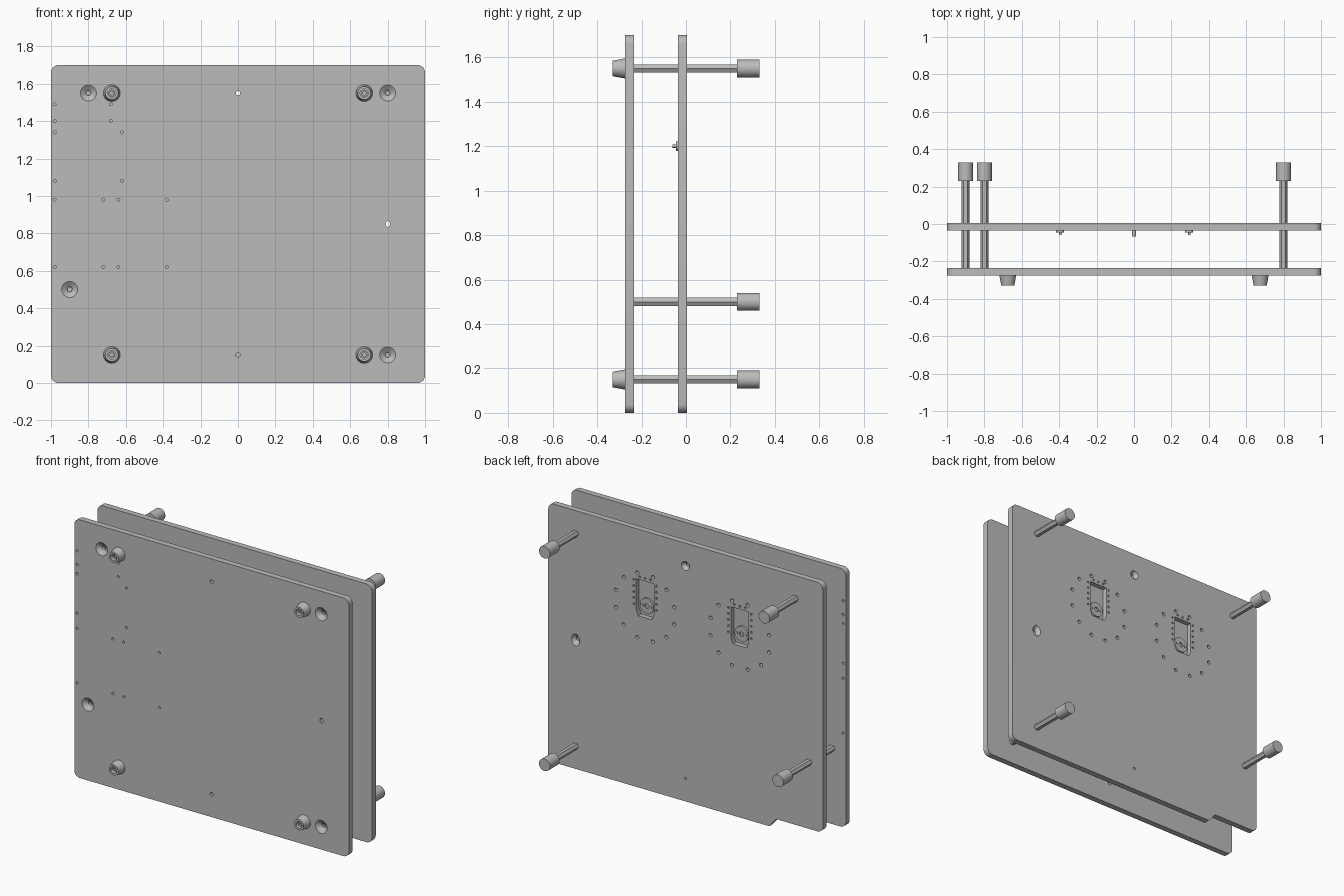
import bpy, bmesh
from math import sin, cos, pi
from mathutils import Vector

if "Cube" in bpy.data.objects:
    bpy.data.objects.remove(bpy.data.objects["Cube"], do_unlink=True)

grey = bpy.data.materials.new("plain grey")
grey.use_nodes = True
grey.diffuse_color = (0.5, 0.5, 0.5, 1)
grey.node_tree.nodes["Principled BSDF"].inputs["Base Color"].default_value = (0.5, 0.5, 0.5, 1)


def lathe(bm, x, z, profile, sides=24, stretch=1.0):
    """Closed solid turned around the y axis from (radius, y) pairs."""
    rings = [[bm.verts.new((x + r * cos(2 * pi * i / sides), y,
                            z + stretch * r * sin(2 * pi * i / sides)))
              for i in range(sides)] for r, y in profile]
    for a, b in zip(rings, rings[1:]):
        for i in range(sides):
            j = (i + 1) % sides
            bm.faces.new((a[i], a[j], b[j], b[i]))
    bm.faces.new(rings[0][::-1])
    bm.faces.new(rings[-1])


def prism(bm, points, y0, y1, corner=0.0):
    """Outline in x and z, with corners rounded, extruded along y."""
    tmp = bmesh.new()
    tmp.faces.new([tmp.verts.new((x, y0, z)) for x, z in points])
    if corner:
        sharp = [v for v in tmp.verts if abs(v.co.x) > 0.99]
        bmesh.ops.bevel(tmp, geom=sharp, offset=corner, segments=6,
                        profile=0.5, affect='VERTICES')
    out = bmesh.ops.extrude_face_region(tmp, geom=tmp.faces[:])
    for v in out["geom"]:
        if isinstance(v, bmesh.types.BMVert):
            v.co.y = y1
    mesh = bpy.data.meshes.new("outline")
    tmp.to_mesh(mesh)
    tmp.free()
    bm.from_mesh(mesh)
    bpy.data.meshes.remove(mesh)


def finish(name, bm):
    bmesh.ops.recalc_face_normals(bm, faces=bm.faces[:])
    mesh = bpy.data.meshes.new(name)
    bm.to_mesh(mesh)
    bm.free()
    mesh.materials.append(grey)
    ob = bpy.data.objects.new(name, mesh)
    bpy.context.collection.objects.link(ob)
    return ob


def select(ob):
    bpy.ops.object.select_all(action='DESELECT')
    ob.select_set(True)
    bpy.context.view_layer.objects.active = ob


def smooth(ob):
    select(ob)
    bpy.ops.object.shade_smooth_by_angle(angle=0.5)


def cut(ob, cutter_bm):
    cutter = finish("cutter", cutter_bm)
    cutter.hide_render = True
    mod = ob.modifiers.new("holes", 'BOOLEAN')
    mod.operation, mod.solver, mod.object = 'DIFFERENCE', 'EXACT', cutter
    select(ob)
    bpy.ops.object.modifier_apply(modifier=mod.name)
    bpy.data.objects.remove(cutter, do_unlink=True)
    smooth(ob)


FRONT, FRONT_BACK = -0.275, -0.235
REAR, REAR_BACK = -0.035, 0.005
standoffs = [(-0.8, 1.55), (0.8, 1.55), (-0.9, 0.5), (0.8, 0.15)]
feet = [(x, z) for x in (-0.675, 0.675) for z in (0.15, 1.55)]
sockets = [0.295, -0.395]

# Front plate
bm = bmesh.new()
prism(bm, [(-1, 0), (1, 0), (1, 1.7), (-1, 1.7)], FRONT, FRONT_BACK, 0.04)
front_plate = finish("front_plate", bm)

bm = bmesh.new()
for x, z in standoffs:  # countersunk screw holes
    lathe(bm, x, z, [(0.046, FRONT - 0.002), (0.043, FRONT), (0.013, FRONT + 0.022),
                     (0.013, FRONT_BACK + 0.01)])
through = [(FRONT - 0.01), (FRONT_BACK + 0.01)]
for x, z, s in [(0, 1.55, 1), (0, 0.15, 1), (0.8, 0.85, 1.3)]:
    lathe(bm, x, z, [(0.012, y) for y in through], 16, s)
# board mounting holes: columns of x shared by rows of z
for xs, zs in [((-0.98, -0.68), (1.49, 1.40)), ((-0.98, -0.62), (1.34, 1.08)),
               ((-0.98, -0.72, -0.64, -0.38), (0.98, 0.62))]:
    for x in xs:
        for z in zs:
            lathe(bm, x, z, [(0.008, y) for y in through], 12)
cut(front_plate, bm)

# Rear plate, with its lower corner cut back
bm = bmesh.new()
prism(bm, [(-1, 0.06), (-0.66, 0.06), (-0.61, 0), (1, 0), (1, 1.7), (-1, 1.7)],
      REAR, REAR_BACK, 0.04)
rear_plate = finish("rear_plate", bm)

bm = bmesh.new()
for x, z, s in [(0, 1.55, 1), (0.8, 0.85, 1.3)]:  # countersunk from behind
    lathe(bm, x, z, [(0.012, REAR - 0.01), (0.012, REAR + 0.015), (0.03, REAR_BACK),
                     (0.031, REAR_BACK + 0.002)], 20, s)
lathe(bm, 0, 0.15, [(0.008, REAR + 0.01), (0.008, REAR_BACK + 0.01)], 12)
for cx in sockets:
    # pocket with a tapered lower end
    prism(bm, [(cx + x, z) for x, z in [(-0.065, 1.37), (0.065, 1.37), (0.065, 1.17),
                                        (0.05, 1.13), (-0.05, 1.13), (-0.065, 1.17)]],
          REAR + 0.008, REAR_BACK + 0.01)
    # ring of holes around the socket
    for i in range(12):
        a = 2 * pi * (i + 0.5) / 12
        lathe(bm, cx + 0.22 * cos(a), 1.2 + 0.22 * sin(a),
              [(0.012, REAR - 0.01), (0.012, REAR_BACK + 0.01)], 12)
    # pin holes beside and above the pocket
    pins = [(s * 0.083, 1.2 + 0.04 * i) for s in (-1, 1) for i in range(5)]
    pins += [(0.04 * i, 1.39) for i in (-1, 0, 1)]
    for x, z in pins:
        lathe(bm, cx + x, z, [(0.007, REAR + 0.01), (0.007, REAR_BACK + 0.01)], 8)
cut(rear_plate, bm)

# Hex standoffs and their round end caps
for i, (x, z) in enumerate(standoffs):
    bm = bmesh.new()
    lathe(bm, x, z, [(0.0215, FRONT_BACK), (0.0215, 0.235)], 6)
    finish(f"standoff_{i + 1}", bm)
    bm = bmesh.new()
    lathe(bm, x, z, [(0.04, 0.23), (0.04, 0.33)], 32)
    smooth(finish(f"end_cap_{i + 1}", bm))

# Tapered feet with a recess holding a hex socket screw
for i, (x, z) in enumerate(feet):
    bm = bmesh.new()
    lathe(bm, x, z, [(0.045, FRONT), (0.035, -0.33), (0.022, -0.33), (0.022, -0.30)], 32)
    smooth(finish(f"foot_{i + 1}", bm))
    bm = bmesh.new()
    lathe(bm, x, z, [(0.018, -0.298), (0.018, -0.312), (0.010, -0.312), (0.010, -0.302)], 6 * 4)
    smooth(finish(f"foot_screw_{i + 1}", bm))

# Socket hub, screws and shaft in each pocket
for i, cx in enumerate(sockets):
    bm = bmesh.new()
    lathe(bm, cx, 1.2, [(0.05, REAR + 0.007), (0.05, REAR + 0.022), (0.015, REAR + 0.022),
                        (0.015, REAR + 0.012)])
    for s in (-1, 1):
        lathe(bm, cx + s * 0.032, 1.2, [(0.008, REAR + 0.02), (0.008, REAR + 0.027)], 10)
    smooth(finish(f"socket_hub_{i + 1}", bm))
    bm = bmesh.new()
    lathe(bm, cx, 1.2, [(0.021, REAR + 0.002), (0.021, -0.045), (0.007, -0.045),
                        (0.007, -0.06)], 20)
    smooth(finish(f"socket_shaft_{i + 1}", bm))

# Locating peg between the plates
bm = bmesh.new()
lathe(bm, 0, 0.15, [(0.012, REAR + 0.002), (0.012, -0.066)], 16)
smooth(finish("locating_peg", bm))
